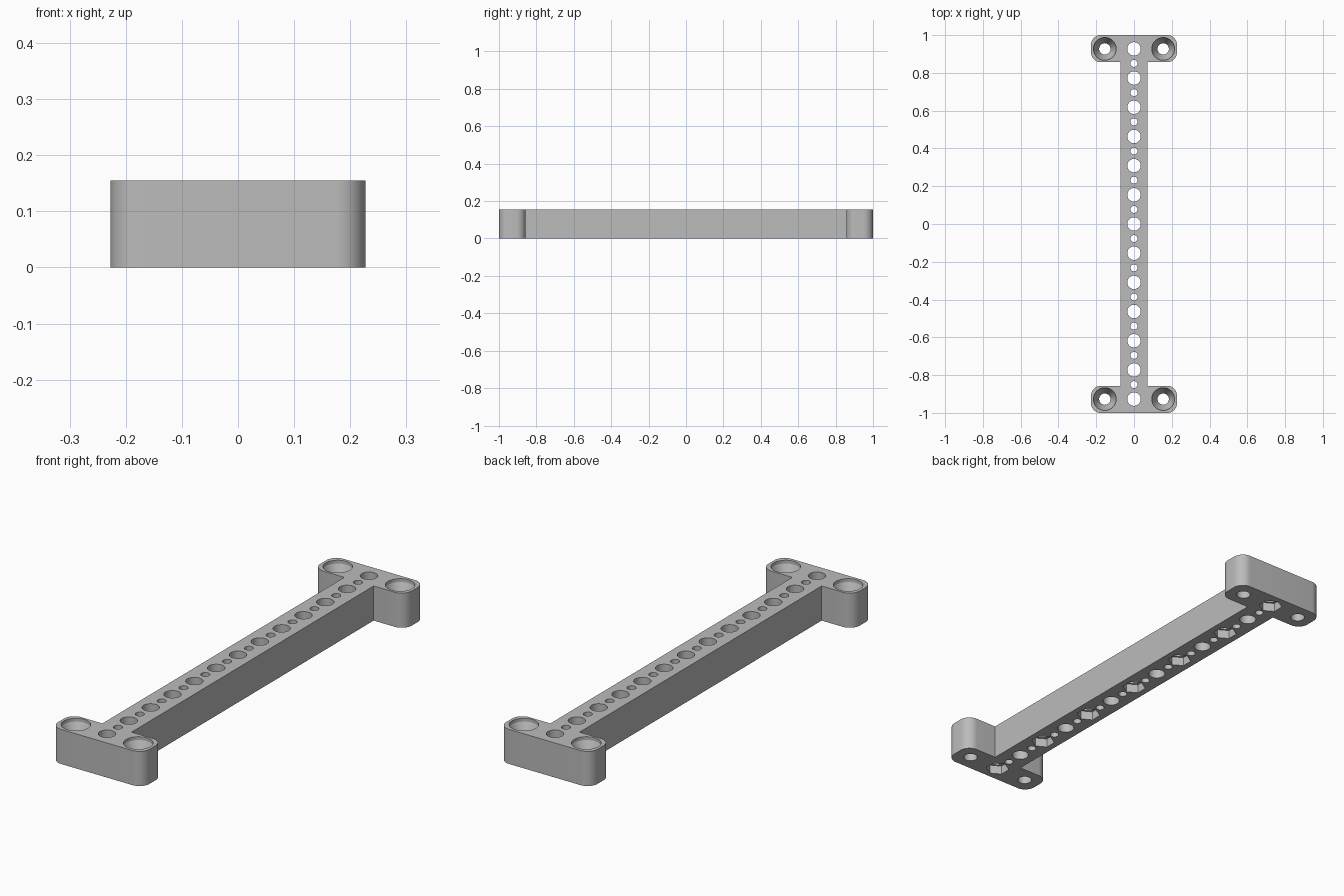
import bpy, bmesh
from math import sin, cos, pi, radians

if "Cube" in bpy.data.objects:
    bpy.data.objects.remove(bpy.data.objects["Cube"], do_unlink=True)

HEIGHT = 0.155
HALF_WIDTH, HALF_BAR = 0.227, 0.0725
FOOT_INNER = 0.857
CORNER = 0.05
PITCH = 0.1545

grey = bpy.data.materials.new("plain grey")
grey.use_nodes = True
grey.diffuse_color = (0.5, 0.5, 0.5, 1)
grey.node_tree.nodes["Principled BSDF"].inputs["Base Color"].default_value = (0.5, 0.5, 0.5, 1)


def make_object(name, bm):
    bmesh.ops.recalc_face_normals(bm, faces=bm.faces)
    mesh = bpy.data.meshes.new(name)
    bm.to_mesh(mesh)
    bm.free()
    mesh.materials.append(grey)
    obj = bpy.data.objects.new(name, mesh)
    bpy.context.collection.objects.link(obj)
    return obj


def add_turned(bm, x, y, profile, sides=48, start=0.0):
    """Closed solid turned around a vertical axis from (radius, z) pairs."""
    rings = []
    for r, z in profile:
        angles = [start + 2 * pi * i / sides for i in range(sides)]
        rings.append([bm.verts.new((x + r * cos(a), y + r * sin(a), z)) for a in angles])
    for low, high in zip(rings, rings[1:]):
        for i in range(sides):
            j = (i + 1) % sides
            bm.faces.new((low[i], low[j], high[j], high[i]))
    bm.faces.new(rings[0][::-1])
    bm.faces.new(rings[-1])


def arc(cx, cy, start, steps=12):
    return [(cx + CORNER * cos(start + pi / 2 * i / steps),
             cy + CORNER * sin(start + pi / 2 * i / steps)) for i in range(steps + 1)]


# Outline of the bar with a rounded foot at each end
quarter = [(HALF_BAR, FOOT_INNER)]
quarter += arc(HALF_WIDTH - CORNER, FOOT_INNER + CORNER, -pi / 2)
quarter += arc(HALF_WIDTH - CORNER, 1 - CORNER, 0)
half = quarter + [(-x, y) for x, y in reversed(quarter)]
outline = half + [(-x, -y) for x, y in half]

bm = bmesh.new()
base = bm.faces.new([bm.verts.new((x, y, 0)) for x, y in outline])
top = bmesh.ops.extrude_face_region(bm, geom=[base])["geom"]
bmesh.ops.translate(bm, vec=(0, 0, HEIGHT),
                    verts=[v for v in top if isinstance(v, bmesh.types.BMVert)])
bracket = make_object("mounting_bracket", bm)

# Through holes along the bar, alternating large and small
bm = bmesh.new()
for i in range(-12, 13):
    radius = 0.0355 if i % 2 == 0 else 0.0185
    add_turned(bm, 0, i * PITCH / 2, [(radius, -0.05), (radius, HEIGHT + 0.05)])
# Countersunk screw holes in the feet
screw = [(0.03, -0.05), (0.03, HEIGHT - 0.075), (0.06, HEIGHT - 0.015), (0.06, HEIGHT + 0.05)]
for x in (-PITCH, PITCH):
    for y in (-6 * PITCH, 6 * PITCH):
        add_turned(bm, x, y, screw)
holes = make_object("hole_cutter", bm)

# Hexagonal nut pockets underneath every second large hole
bm = bmesh.new()
for i in range(-6, 7, 2):
    add_turned(bm, 0, i * PITCH, [(0.05, -0.05), (0.05, 0.04)], sides=6, start=pi / 2)
pockets = make_object("nut_pocket_cutter", bm)

bpy.ops.object.select_all(action='DESELECT')
bracket.select_set(True)
bpy.context.view_layer.objects.active = bracket
for cutter in (holes, pockets):
    cutter.hide_render = True
    mod = bracket.modifiers.new(cutter.name, 'BOOLEAN')
    mod.operation = 'DIFFERENCE'
    mod.solver = 'EXACT'
    mod.object = cutter
    bpy.ops.object.modifier_apply(modifier=mod.name)
    bpy.data.objects.remove(cutter, do_unlink=True)

bpy.ops.object.shade_smooth_by_angle(angle=radians(25))
